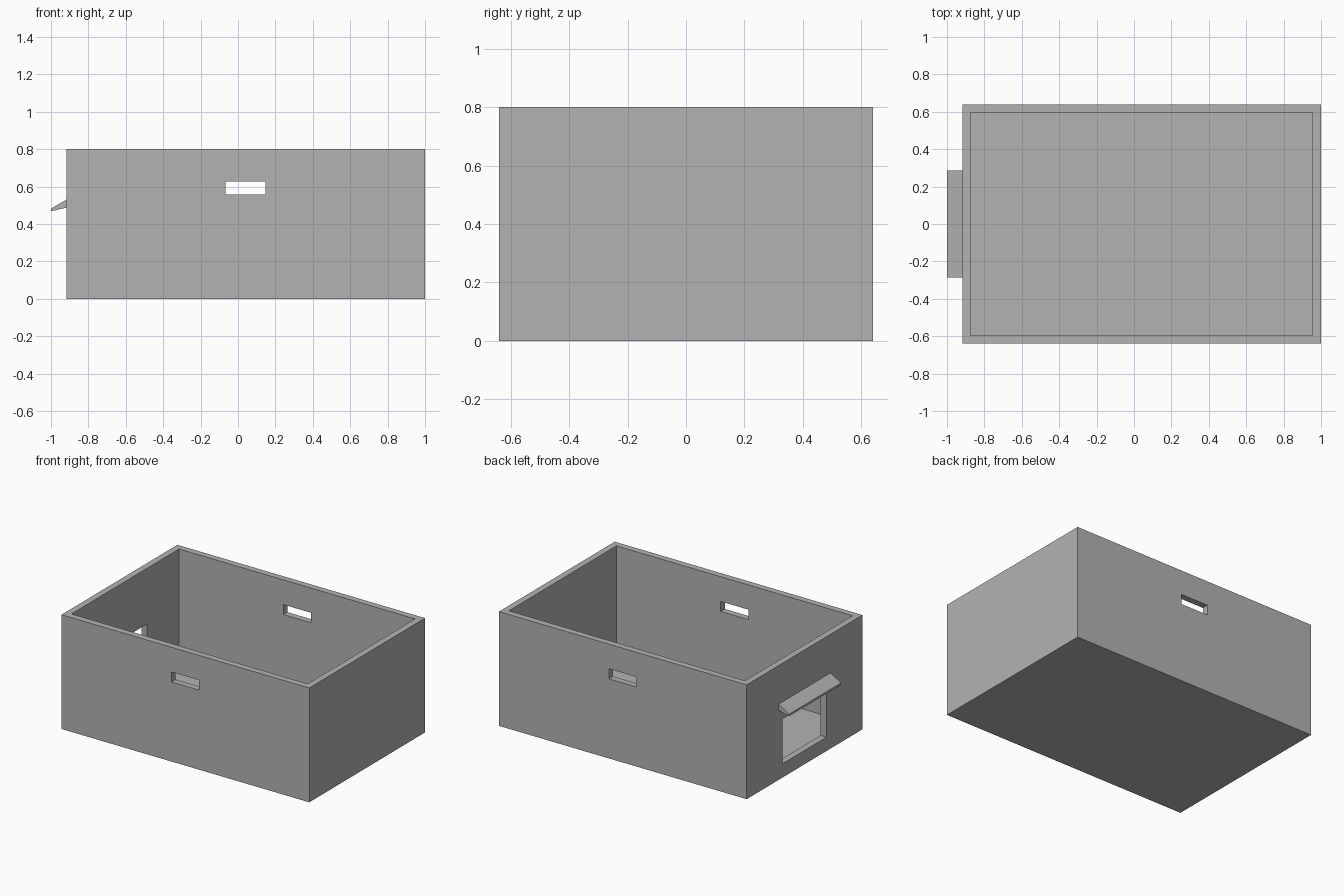
import bpy
import bmesh
from mathutils import Vector

if "Cube" in bpy.data.objects:
    bpy.data.objects.remove(bpy.data.objects["Cube"], do_unlink=True)

# Main dimensions
X0, X1 = -0.918, 1.0      # outer ends of the box
HALF_Y = 0.64
HEIGHT = 0.8
WALL = 0.045
MID_X = (X0 + X1) / 2

# Single plain grey
grey = bpy.data.materials.new("plain_grey")
colour = (0.45, 0.45, 0.45, 1.0)
grey.use_nodes = True
grey.diffuse_color = colour
grey.node_tree.nodes["Principled BSDF"].inputs["Base Color"].default_value = colour


def new_object(name, bm):
    bmesh.ops.recalc_face_normals(bm, faces=bm.faces)
    mesh = bpy.data.meshes.new(name)
    bm.to_mesh(mesh)
    bm.free()
    mesh.materials.append(grey)
    obj = bpy.data.objects.new(name, mesh)
    bpy.context.collection.objects.link(obj)
    return obj


def block(name, low, high):
    """Axis-aligned block between two corners."""
    low, high = Vector(low), Vector(high)
    bm = bmesh.new()
    bmesh.ops.create_cube(bm, size=1)
    bmesh.ops.scale(bm, vec=high - low, verts=bm.verts)
    bmesh.ops.translate(bm, vec=(low + high) / 2, verts=bm.verts)
    return new_object(name, bm)


def cut(target, cutter):
    """Subtract a cutter and remove it."""
    mod = target.modifiers.new("cut", "BOOLEAN")
    mod.operation = "DIFFERENCE"
    mod.solver = "EXACT"
    mod.object = cutter
    bpy.context.view_layer.objects.active = target
    bpy.ops.object.modifier_apply(modifier=mod.name)
    bpy.data.objects.remove(cutter, do_unlink=True)


# Open-topped box with walls and floor
box = block("box_body", (X0, -HALF_Y, 0), (X1, HALF_Y, HEIGHT))
cut(box, block("cavity_cutter", (X0 + WALL, -HALF_Y + WALL, WALL),
               (X1 - WALL, HALF_Y - WALL, HEIGHT + 0.2)))

# Hand slots through the front and back walls
cut(box, block("hand_slot_cutter", (MID_X - 0.107, -1, 0.557),
               (MID_X + 0.107, 1, 0.627)))

# Doorway through the right-hand end wall
cut(box, block("doorway_cutter", (X0 - 0.1, -0.242, 0.097),
               (X0 + WALL + 0.05, 0.242, 0.41)))

# Sloping canopy above the doorway, extruded from its side profile
bm = bmesh.new()
profile = [(X0, 0.53), (-1, 0.482), (-1, 0.468), (X0, 0.487)]
side = bm.faces.new([bm.verts.new((x, -0.287, z)) for x, z in profile])
extruded = bmesh.ops.extrude_face_region(bm, geom=[side])
moved = [v for v in extruded["geom"] if isinstance(v, bmesh.types.BMVert)]
bmesh.ops.translate(bm, vec=(0, 0.574, 0), verts=moved)
new_object("door_canopy", bm)
